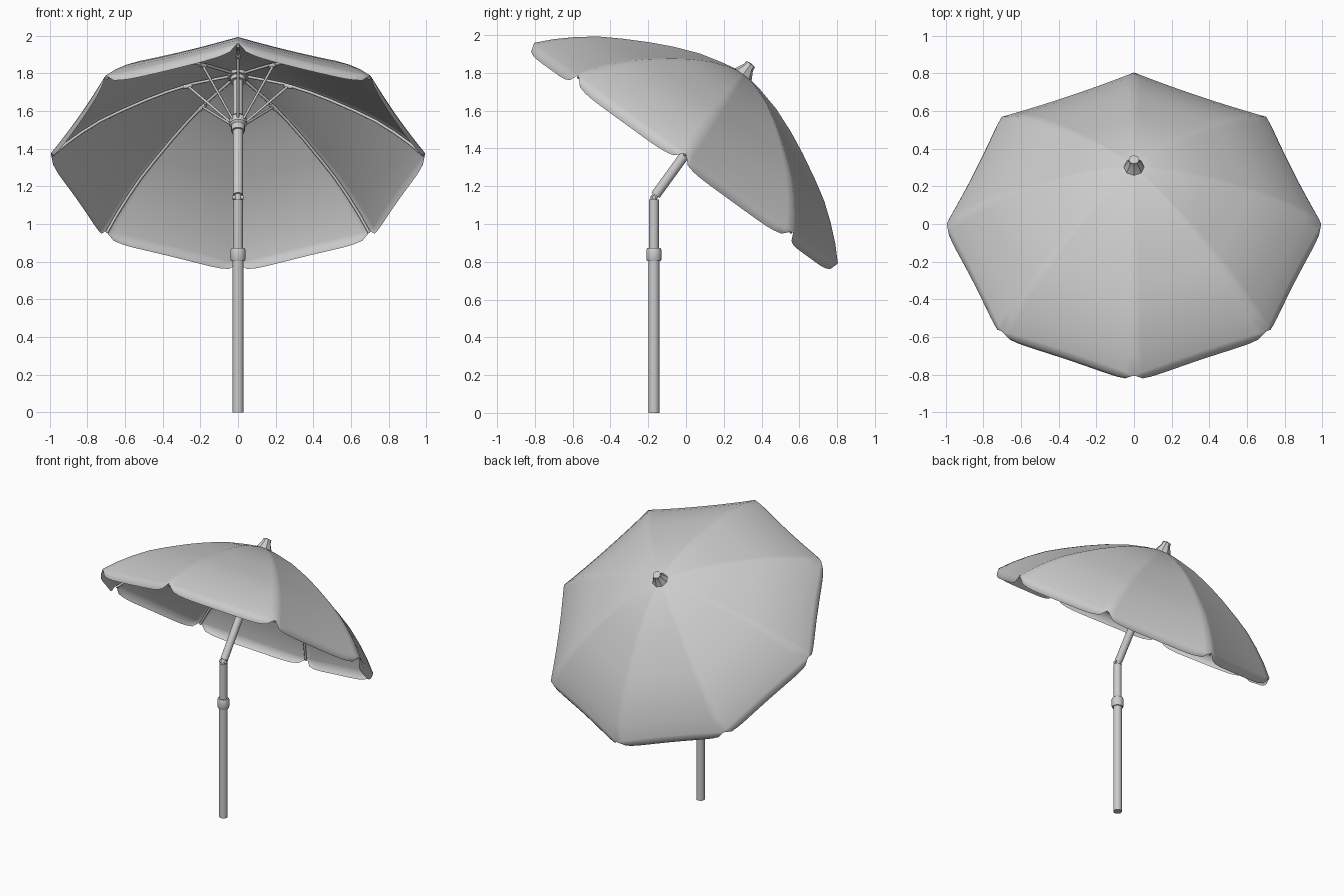
import bpy, bmesh
from math import sin, cos, pi, tau, radians
from mathutils import Matrix, Vector

if "Cube" in bpy.data.objects:
    bpy.data.objects.remove(bpy.data.objects["Cube"])

grey = bpy.data.materials.new("light grey")
grey.use_nodes = True
COLOUR = (0.6, 0.6, 0.6, 1)
grey.diffuse_color = COLOUR
grey.node_tree.nodes["Principled BSDF"].inputs["Base Color"].default_value = COLOUR

# Frames: the tilted canopy has its origin at the rim centre
TILT = Matrix.Translation((0, 0, 1.375)) @ Matrix.Rotation(radians(-36), 4, "X")
POST = Matrix.Translation((0, -0.17, 0))
SIDES = 8


def finish(name, mesh, frame, angle=35):
    mesh.materials.clear()
    mesh.materials.append(grey)
    obj = bpy.data.objects.new(name, mesh)
    obj.matrix_world = frame
    bpy.context.collection.objects.link(obj)
    bpy.ops.object.select_all(action="DESELECT")
    obj.select_set(True)
    bpy.context.view_layer.objects.active = obj
    bpy.ops.object.shade_smooth_by_angle(angle=radians(angle))
    return obj


def lathe(name, profile, frame, segments=20, angle=35):
    """Spin (radius, height) points about the local z axis."""
    bm = bmesh.new()
    verts = [bm.verts.new((r, 0, z)) for r, z in profile]
    edges = [bm.edges.new(pair) for pair in zip(verts, verts[1:])]
    bmesh.ops.spin(bm, geom=verts + edges, axis=(0, 0, 1), cent=(0, 0, 0),
                   steps=segments, angle=tau)
    bmesh.ops.remove_doubles(bm, verts=bm.verts, dist=0.0005)
    bmesh.ops.recalc_face_normals(bm, faces=bm.faces)
    mesh = bpy.data.meshes.new(name)
    bm.to_mesh(mesh)
    bm.free()
    return finish(name, mesh, frame, angle)


def tube(name, points, radius, frame):
    """Round rod through the given points."""
    curve = bpy.data.curves.new(name, "CURVE")
    curve.dimensions = "3D"
    curve.bevel_depth = radius
    curve.bevel_resolution = 2
    curve.use_fill_caps = True
    spline = curve.splines.new("POLY")
    spline.points.add(len(points) - 1)
    for point, co in zip(spline.points, points):
        point.co = (*co, 1)
    source = bpy.data.objects.new(name + "_path", curve)
    bpy.context.collection.objects.link(source)
    graph = bpy.context.evaluated_depsgraph_get()
    mesh = bpy.data.meshes.new_from_object(source.evaluated_get(graph))
    bpy.data.objects.remove(source)
    return finish(name, mesh, frame, 60)


def radial(index, r, z):
    a = index * tau / SIDES - pi / 2
    return Vector((r * cos(a), r * sin(a), z))


# Canopy: panels stretched between ribs, with a scalloped valance at the rim
RIB = [(0.0, 0.525), (0.12, 0.503), (0.25, 0.47), (0.385, 0.417), (0.5, 0.362),
       (0.635, 0.289), (0.74, 0.226), (0.834, 0.154), (0.92, 0.078), (0.994, 0.0)]
VALANCE = [(0.15, 0.006), (0.5, 0.014), (0.8, 0.013), (1.0, 0.008)]
STEPS = 16


def panel_column(index, s):
    """Points from the crown down to the hem at fraction s across a panel."""
    bow = 4 * s * (1 - s)
    column = []
    for r, z in RIB:
        p = radial(index, r, z).lerp(radial(index + 1, r, z), s)
        column.append(p * (1 - 0.012 * bow * r) if r else p)
    outward = radial(index + 0.5, 1, 0)
    depth = 0.064 * max(0, 1 - abs(2 * s - 1) ** 6) ** 0.5
    rim = column[-1]
    for drop, flare in VALANCE:
        column.append(rim + outward * flare * depth / 0.064 - Vector((0, 0, drop * depth)))
    return column


bm = bmesh.new()
for i in range(SIDES):
    grid = [[bm.verts.new(p) for p in panel_column(i, k / STEPS)] for k in range(STEPS + 1)]
    for a, b in zip(grid, grid[1:]):
        for j in range(len(a) - 1):
            bm.faces.new((a[j], a[j + 1], b[j + 1], b[j]))
bmesh.ops.remove_doubles(bm, verts=bm.verts, dist=0.0003)
bmesh.ops.recalc_face_normals(bm, faces=bm.faces)
canopy_mesh = bpy.data.meshes.new("canopy")
bm.to_mesh(canopy_mesh)
bm.free()
finish("canopy", canopy_mesh, TILT, 40)

# Ribs under the seams, and stretchers from the runner up to the ribs
for i in range(SIDES):
    tube(f"rib_{i + 1}", [radial(i, max(r - 0.008, 0.02), z - 0.014) for r, z in RIB],
         0.008, TILT)
    tube(f"stretcher_{i + 1}", [radial(i, 0.035, 0.2), radial(i, 0.265, 0.44)], 0.007, TILT)
    tube(f"rib_joint_{i + 1}", [radial(i, 0.245, 0.445), radial(i, 0.29, 0.435)], 0.012, TILT)

# Finial, top hub and runner on the tilted axis
lathe("finial", [(0, 0.49), (0.055, 0.495), (0.055, 0.515), (0.031, 0.56),
                 (0.028, 0.583), (0, 0.588)], TILT, 8, 20)
lathe("top_hub", [(0, 0.47), (0.04, 0.47), (0.04, 0.5), (0, 0.505)], TILT)
lathe("runner", [(0.026, 0.145), (0.036, 0.145), (0.036, 0.18), (0.046, 0.19),
                 (0.046, 0.225), (0.038, 0.235), (0.026, 0.235)], TILT)

# Poles: tilted upper part, straight middle part and wider base tube
lathe("upper_pole", [(0, -0.275), (0.026, -0.275), (0.026, 0.5), (0, 0.5)], TILT)
lathe("middle_pole", [(0, 0.78), (0.026, 0.78), (0.026, 1.13), (0, 1.13)], POST)
lathe("lower_pole", [(0, 0), (0.029, 0), (0.029, 0.82), (0, 0.82)], POST)
lathe("collar", [(0.026, 0.803), (0.036, 0.803), (0.04, 0.812), (0.04, 0.862),
                 (0.035, 0.873), (0.026, 0.873)], POST)

# Tilt joint: inner tongue and a cross pin
tube("tilt_tongue", [(0, -0.17, 1.1), (0, -0.17, 1.141), (0, -0.145, 1.175)], 0.018,
     Matrix.Identity(4))
tube("tilt_pin", [(-0.028, -0.17, 1.141), (0.028, -0.17, 1.141)], 0.011, Matrix.Identity(4))
